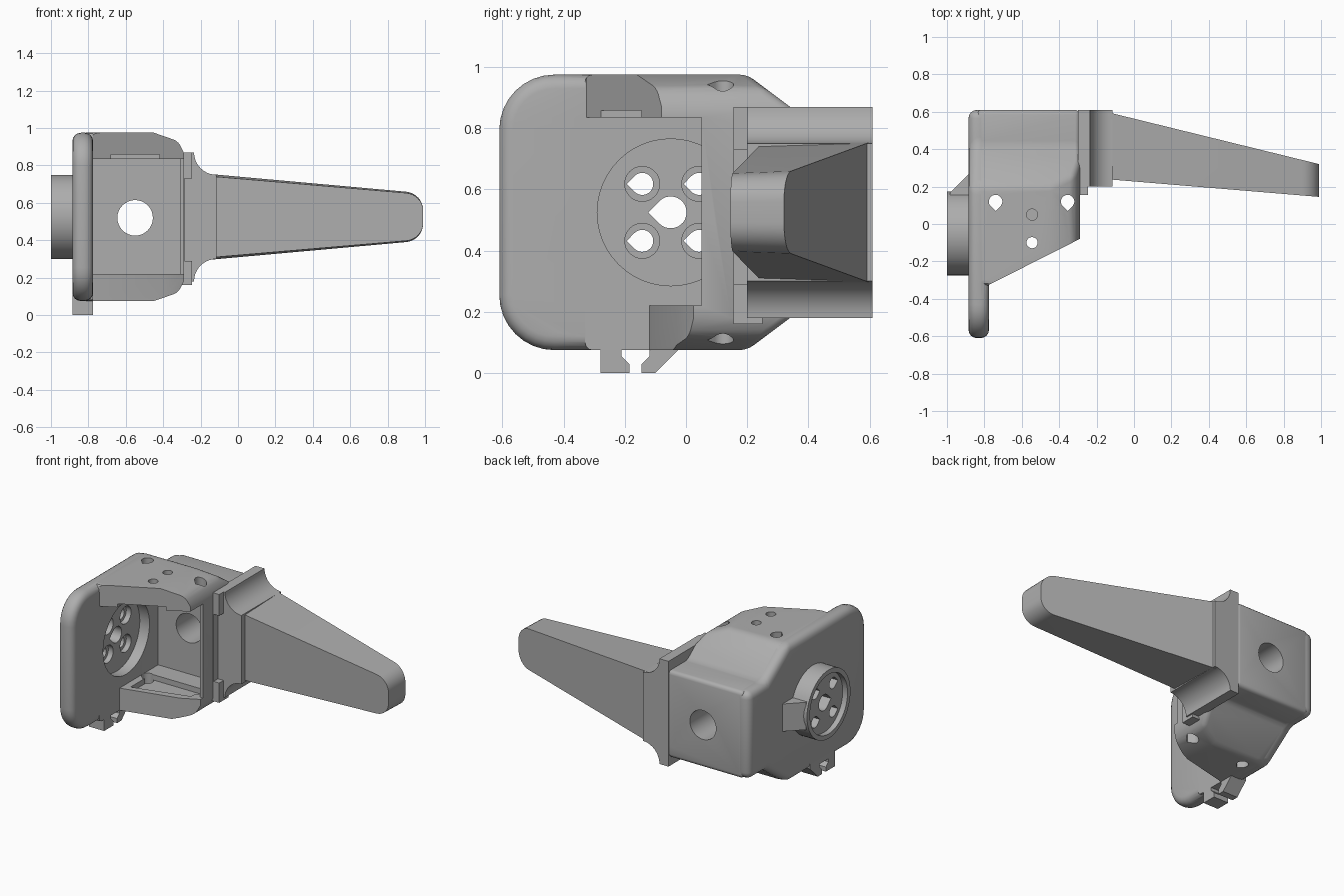
import bpy, bmesh, math
from mathutils import Vector

old = bpy.data.objects.get("Cube")
if old:
    bpy.data.objects.remove(old)

grey = bpy.data.materials.new("plain_grey")
grey.use_nodes = True
GREY = (0.42, 0.42, 0.42, 1)
grey.diffuse_color = GREY
grey.node_tree.nodes["Principled BSDF"].inputs["Base Color"].default_value = GREY

MID = 0.525          # height of the symmetry plane
BOSS_Y = -0.05       # centre of the round horn seat


def prism(name, pts, axis, a, b):
    """Extrude a 2D outline along an axis from a to b."""
    place = {"x": lambda p, t: (t, p[0], p[1]),
             "y": lambda p, t: (p[0], t, p[1]),
             "z": lambda p, t: (p[0], p[1], t)}[axis]
    bm = bmesh.new()
    face = bm.faces.new([bm.verts.new(place(p, a)) for p in pts])
    ext = bmesh.ops.extrude_face_region(bm, geom=[face])
    for v in ext["geom"]:
        if isinstance(v, bmesh.types.BMVert):
            v.co["xyz".index(axis)] = b
    bmesh.ops.recalc_face_normals(bm, faces=bm.faces)
    mesh = bpy.data.meshes.new(name)
    bm.to_mesh(mesh)
    bm.free()
    mesh.materials.append(grey)
    ob = bpy.data.objects.new(name, mesh)
    bpy.context.collection.objects.link(ob)
    return ob


def box(name, x0, x1, y0, y1, z0, z1):
    return prism(name, [(x0, y0), (x1, y0), (x1, y1), (x0, y1)], "z", z0, z1)


def arc(cx, cy, r, start, end, n):
    angles = [math.radians(start + (end - start) * i / n) for i in range(n + 1)]
    return [(cx + r * math.cos(t), cy + r * math.sin(t)) for t in angles]


def circle(cx, cy, r, n=32):
    return arc(cx, cy, r, 0, 360, n)[:-1]


def teardrop(cx, cy, r, tip):
    """Round hole with a point towards the tip angle."""
    t = math.radians(tip)
    point = (cx + 1.41 * r * math.cos(t), cy + 1.41 * r * math.sin(t))
    return arc(cx, cy, r, tip + 45, tip + 315, 20) + [point]


def apply(ob, mod):
    with bpy.context.temp_override(object=ob, active_object=ob):
        bpy.ops.object.modifier_apply(modifier=mod.name)


def bevel(ob, width, segments=4):
    mod = ob.modifiers.new("round", "BEVEL")
    mod.width, mod.segments = width, segments
    mod.limit_method, mod.angle_limit = "ANGLE", math.radians(30)
    apply(ob, mod)


def combine(ob, other, operation):
    mod = ob.modifiers.new("combine", "BOOLEAN")
    mod.object, mod.operation, mod.solver = other, operation, "EXACT"
    apply(ob, mod)
    bpy.data.objects.remove(other)


def mirrored(half):
    return half + [(p, 2 * MID - q) for p, q in reversed(half)]


# Side plate: rounded at the front, stepped down to the back wall
back = [(0.2, 0.975), (0.42, 0.81), (0.61, 0.81)]
front_corner = arc(-0.43, 0.795, 0.18, 180, 90, 8)
bracket = prism("bracket", mirrored(front_corner + back), "x", -0.885, -0.775)
bevel(bracket, 0.045)

# Body block, trimmed to sloping shoulders on its outer side
body = prism("body", mirrored([(-0.33, 0.975)] + back), "x", -0.84, -0.29)
shoulders = mirrored([(-1.0, 0.975), (-0.45, 0.975), (-0.32, 0.93), (-0.29, 0.87)])
combine(body, prism("trim", shoulders, "y", -1, 1), "INTERSECT")
bevel(body, 0.025, 3)
combine(bracket, body, "UNION")

# Round horn seat, its side lug and the cable tab
combine(bracket, prism("seat", circle(BOSS_Y, MID, 0.225, 48), "x", -1.0, -0.83), "UNION")
lug = [(-0.84, 0.27), (-0.885, 0.265), (-0.985, 0.165), (-0.985, 0.0), (-0.84, 0.0)]
combine(bracket, prism("lug", lug, "z", 0.435, 0.615), "UNION")
tab = ([(-0.28, 0.12), (-0.28, 0), (-0.185, 0), (-0.185, 0.03), (-0.21, 0.055),
        (-0.21, 0.075), (-0.12, 0.075), (-0.12, 0.055), (-0.145, 0.03),
        (-0.145, 0), (-0.1, 0), (-0.02, 0.08), (-0.02, 0.12)])
combine(bracket, prism("tab", tab, "x", -0.885, -0.775), "UNION")

cutters = [
    # Open cavity and slanted front edges of the flaps
    box("cavity", -0.775, -0.31, -1, 0.28, 0.22, 0.835),
    box("opening", -0.775, 0, -1, 0.05, 0.22, 0.835),
    prism("top_edge", [(-0.775, -0.325), (-0.1, 0.016), (-0.1, -1), (-0.775, -1)],
          "z", 0.8, 1.1),
    prism("bottom_edge", [(-0.775, -0.12), (-0.4, -0.03), (-0.1, 0.12), (-0.1, -1),
                          (-0.775, -1)], "z", -0.1, 0.25),
    # Shallow notches in the flaps
    prism("top_notch", [(-0.68, -0.4), (-0.42, -0.4), (-0.42, 0.1), (-0.68, 0.1)],
          "z", 0.8, 0.858),
    prism("bottom_notch", [(-0.73, -0.07), (-0.36, 0.03), (-0.36, 0.15), (-0.73, 0.15)],
          "z", 0.185, 0.3),
    # Back hole and horn recesses on both sides
    prism("back_hole", circle(-0.55, 0.52, 0.095), "y", 0.1, 0.8),
    prism("inner_recess", circle(BOSS_Y, MID, 0.24, 48), "x", -0.845, -0.7),
    prism("outer_recess", circle(BOSS_Y, MID, 0.195, 48), "x", -1.1, -0.965),
    prism("horn_centre", teardrop(BOSS_Y, MID, 0.052, 180), "x", -1.1, -0.7),
    prism("flap_hole", circle(-0.545, -0.1, 0.03, 20), "z", 0.7, 1.1),
    prism("flap_hole", circle(-0.545, 0.05, 0.03, 20), "z", 0.7, 1.1),
]
# Horn screw holes with counterbores
for dy in (-0.093, 0.093):
    for dz in (-0.093, 0.093):
        y, z = BOSS_Y + dy, MID + dz
        cutters.append(prism("horn_hole", teardrop(y, z, 0.036, 180), "x", -1.1, -0.7))
        cutters.append(prism("horn_bore", circle(y, z, 0.057), "x", -0.88, -0.7))
# Flap screw holes, top and bottom
for x in (-0.74, -0.355):
    for z0, z1 in ((-0.1, 0.3), (0.75, 1.1)):
        cutters.append(prism("screw_hole", teardrop(x, 0.12, 0.036, -90), "z", z0, z1))
for cutter in cutters:
    combine(bracket, cutter, "DIFFERENCE")

# Flange that carries the jaw, flared into it by a fillet
flange = prism("jaw_flange", mirrored([(-0.3, 0.87)] + arc(-0.115, 0.87, 0.12, 180, 270, 10)),
               "y", 0.2, 0.61)
lip = box("jaw_flange_lip", -0.3, -0.245, 0.155, 0.25, 0.16, 0.87)
combine(lip, box("lip_notch", -0.285, -0.2, 0, 0.2, 0.29, 0.73), "DIFFERENCE")

# Tapered jaw: outline with rounded tip, then front and back slanted
outline = mirrored([(-0.16, 0.755)] + arc(0.89, 0.56, 0.1, 85, 0, 8))
jaw = prism("jaw", outline, "y", 0, 1)
for v in jaw.data.vertices:
    t = (v.co.x + 0.15) / 1.14
    if v.co.y > 0.5:
        v.co.y = 0.6 - 0.28 * t
    else:
        v.co.y = 0.24 - 0.095 * t
        v.co.z = MID + (v.co.z - MID) * 0.95

# Smooth shading with sharp edges kept
parts = [bracket, flange, lip, jaw]
for ob in bpy.context.selected_objects:
    ob.select_set(False)
for ob in parts:
    ob.select_set(True)
bpy.context.view_layer.objects.active = bracket
bpy.ops.object.shade_smooth_by_angle(angle=math.radians(30))
